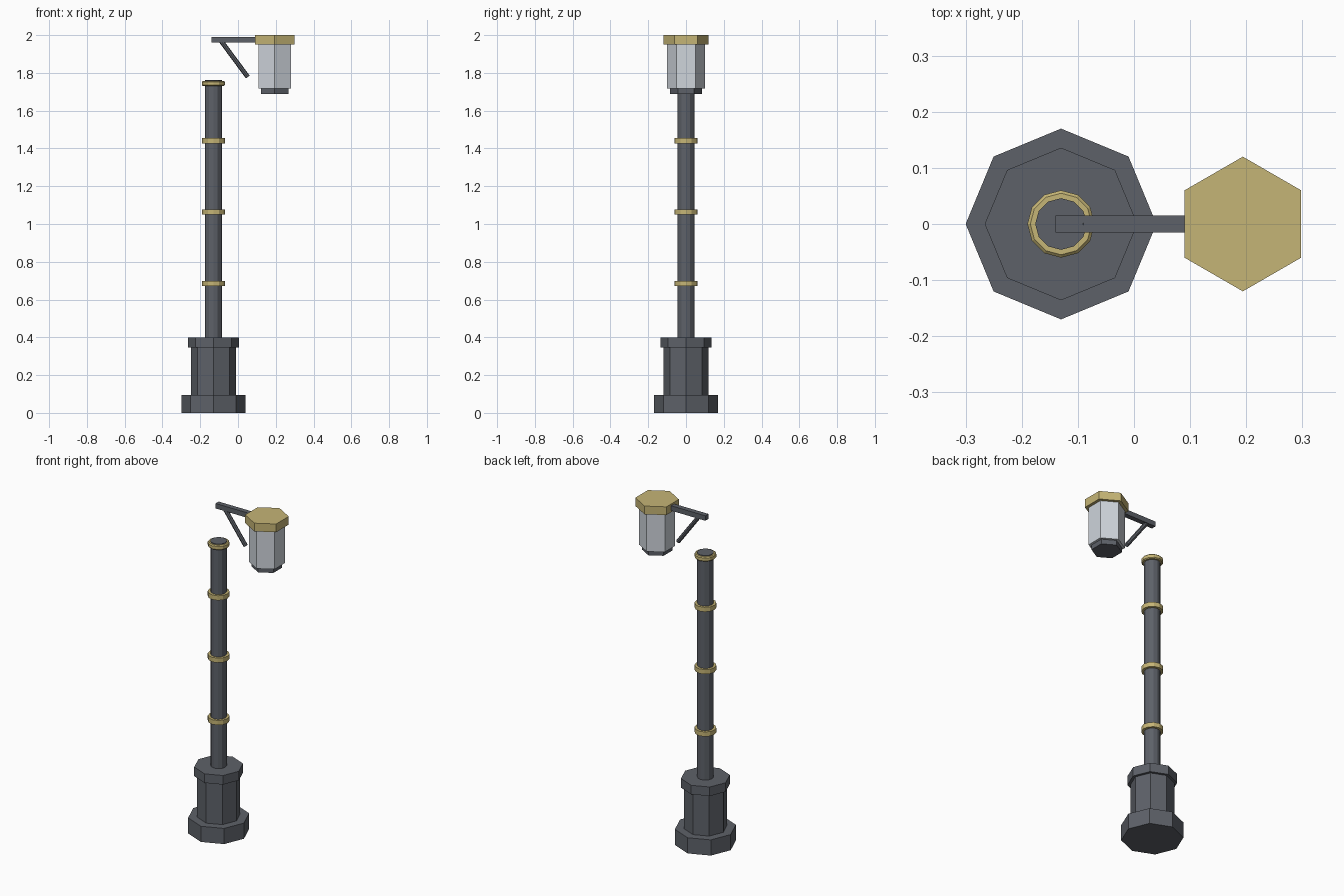
import bpy
from math import pi
from mathutils import Vector

cube = bpy.data.objects.get("Cube")
if cube:
    bpy.data.objects.remove(cube)


def make_material(name, rgb):
    mat = bpy.data.materials.new(name)
    mat.use_nodes = True
    mat.diffuse_color = (*rgb, 1)
    mat.node_tree.nodes["Principled BSDF"].inputs["Base Color"].default_value = (*rgb, 1)
    return mat


iron = make_material("dark iron", (0.11, 0.12, 0.14))
brass = make_material("pale brass", (0.56, 0.46, 0.18))
glass = make_material("frosted glass", (0.62, 0.66, 0.71))


def prism(name, x, radius, bottom, top, sides, mat, turn=0.0):
    """Upright flat-sided prism between two heights."""
    bpy.ops.mesh.primitive_cylinder_add(
        vertices=sides, radius=radius, depth=top - bottom,
        location=(x, 0, (bottom + top) / 2), rotation=(0, 0, turn))
    obj = bpy.context.object
    obj.name = name
    obj.data.materials.append(mat)
    return obj


POST_X = -0.13
LAMP_X = 0.194

# Stepped octagonal pedestal
prism("pedestal_foot", POST_X, 0.17, 0, 0.095, 8, iron)
prism("pedestal_body", POST_X, 0.12, 0.095, 0.345, 8, iron)
prism("pedestal_cap", POST_X, 0.136, 0.345, 0.40, 8, iron)

# Pole with brass collars
prism("pole", POST_X, 0.045, 0.40, 1.76, 12, iron)
for i, z in enumerate((0.685, 1.063, 1.441)):
    prism(f"collar_{i + 1}", POST_X, 0.06, z - 0.014, z + 0.014, 12, brass)

# Top collar is an open ring around the pole end, with softened edges
ring = prism("top_collar", POST_X, 0.06, 1.73, 1.758, 12, brass)
bevel = ring.modifiers.new("soft edges", "BEVEL")
bevel.width = 0.005
bevel.segments = 1
prism("pole_end", POST_X, 0.046, 1.75, 1.762, 12, iron)

# Horizontal arm
bpy.ops.mesh.primitive_cube_add(size=1, location=(-0.015, 0, 1.975))
arm = bpy.context.object
arm.name = "arm"
arm.scale = (0.25, 0.03, 0.03)
arm.data.materials.append(iron)

# Diagonal brace
start, end = Vector((-0.1, 0, 1.983)), Vector((0.052, 0, 1.778))
bpy.ops.mesh.primitive_cylinder_add(
    vertices=8, radius=0.0125, depth=(end - start).length, location=(start + end) / 2)
brace = bpy.context.object
brace.name = "brace"
brace.rotation_euler = (end - start).to_track_quat("Z", "Y").to_euler()
brace.data.materials.append(iron)

# Hexagonal lantern
prism("lantern_roof", LAMP_X, 0.12, 1.95, 2.0, 6, brass)
prism("lantern_glass", LAMP_X, 0.1, 1.717, 1.95, 6, glass)
prism("lantern_base", LAMP_X, 0.084, 1.688, 1.717, 6, iron)
